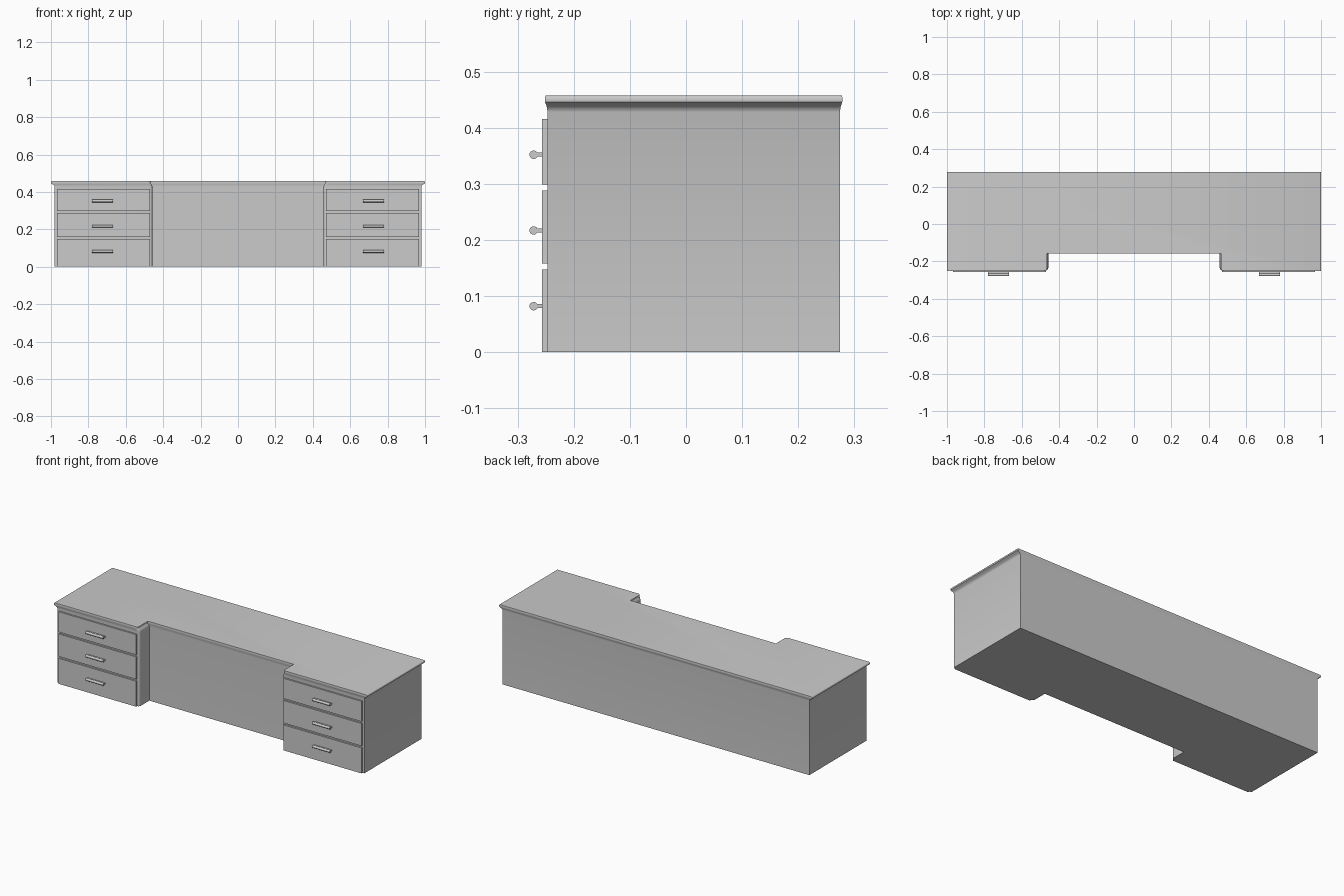
import bpy, bmesh, math

if "Cube" in bpy.data.objects:
    bpy.data.objects.remove(bpy.data.objects["Cube"])


def make_object(name, bm, smooth=False):
    bmesh.ops.recalc_face_normals(bm, faces=bm.faces[:])
    mesh = bpy.data.meshes.new(name)
    bm.to_mesh(mesh)
    bm.free()
    obj = bpy.data.objects.new(name, mesh)
    bpy.context.collection.objects.link(obj)
    if smooth:
        bpy.context.view_layer.objects.active = obj
        obj.select_set(True)
        bpy.ops.object.shade_smooth_by_angle(angle=math.radians(35))
        obj.select_set(False)
    return obj


def loft(name, rings, smooth=False):
    """Skin a list of closed rings and cap both ends."""
    bm = bmesh.new()
    loops = [[bm.verts.new(p) for p in ring] for ring in rings]
    n = len(loops[0])
    for a, b in zip(loops, loops[1:]):
        for i in range(n):
            j = (i + 1) % n
            bm.faces.new((a[i], a[j], b[j], b[i]))
    bm.faces.new(loops[0])
    bm.faces.new(loops[-1])
    return make_object(name, bm, smooth)


# Desk body: notched plan, flaring into the moulded edge of the top
FRONT, BACK, SIDE = -0.247, 0.2745, 0.98
INNER, RECESS, R = 0.458, -0.155, 0.013
MID = (FRONT + BACK) / 2
half = [(SIDE, BACK), (SIDE, FRONT)]
for k in range(5):
    a = math.pi / 2 * k / 4
    half.append((INNER + R - R * math.sin(a), FRONT + R - R * math.cos(a)))
half.append((INNER, RECESS))
plan = half + [(-x, y) for x, y in reversed(half)]

# (height, amount of flare)
edge_profile = [(0, 0), (0.428, 0), (0.434, 0.12), (0.439, 0.38), (0.443, 0.75),
                (0.446, 0.97), (0.450, 1), (0.454, 0.97), (0.4565, 0.88), (0.4575, 0.75)]
loft("desk_body",
     [[(x * (1 + 0.0204 * f), MID + (y - MID) * (1 + 0.016 * f), z) for x, y in plan]
      for z, f in edge_profile], smooth=True)


# Drawer fronts and their pulls
def drawer_front(name, cx, z0, z1):
    x0, x1 = cx - 0.2485, cx + 0.2485
    ring = [(x0, z0), (x1, z0), (x1, z1), (x0, z1)]
    loft(name, [[(x, y, z) for x, z in ring] for y in (FRONT + 0.002, -0.2565)])


def drawer_pull(name, cx, z):
    # keyhole section: round grip with a flat neck
    r, yc, start = 0.0075, -0.2715, math.radians(28)
    section = [(-0.255, r * math.sin(start))]
    for k in range(17):
        a = start + (2 * math.pi - 2 * start) * k / 16
        section.append((yc + r * math.cos(a), r * math.sin(a)))
    section.append((-0.255, -r * math.sin(start)))
    loft(name, [[(cx + dx, y, z + h) for y, h in section] for dx in (-0.056, 0.056)],
         smooth=True)


drawers = [("bottom", 0.0, 0.147, 0.082), ("middle", 0.158, 0.288, 0.217),
           ("top", 0.299, 0.416, 0.352)]
for side, cx in (("left", -0.7195), ("right", 0.7195)):
    for level, z0, z1, zp in drawers:
        drawer_front(f"{side}_{level}_drawer", cx, z0, z1)
        drawer_pull(f"{side}_{level}_pull", math.copysign(0.724, cx), zp)
